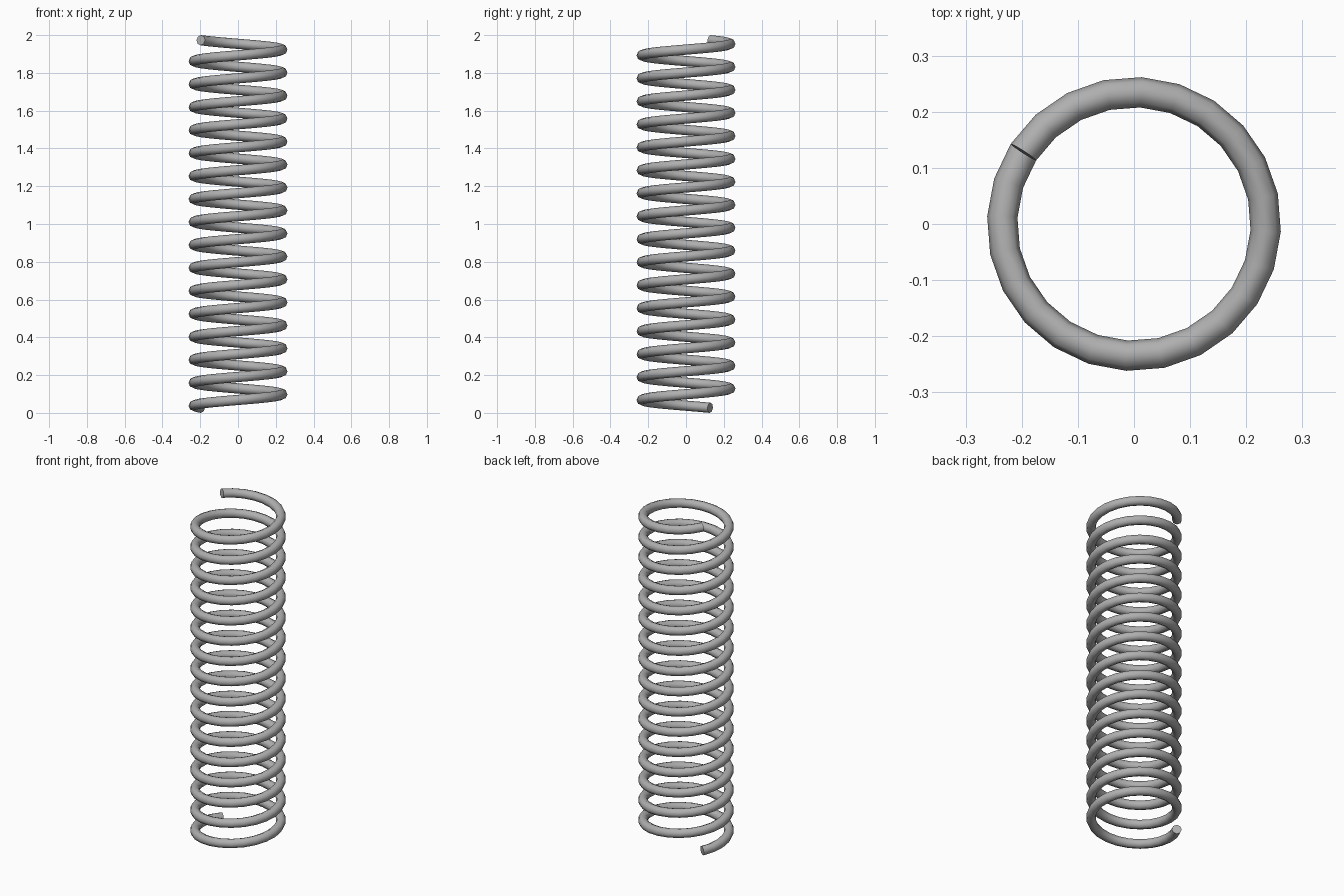
import bpy, bmesh
from math import cos, sin, pi, radians, hypot
from mathutils import Vector

cube = bpy.data.objects.get("Cube")
if cube:
    bpy.data.objects.remove(cube, do_unlink=True)

TURNS, STEPS, SIDES = 16, 24, 8
COIL_R, WIRE_R, HEIGHT = 0.235, 0.027, 2.0
START = radians(147)
PITCH = (HEIGHT - 2 * WIRE_R) / TURNS

# Steel colour
steel = bpy.data.materials.new("steel_grey")
steel.use_nodes = True
grey = (0.43, 0.43, 0.43, 1)
steel.diffuse_color = grey
steel.node_tree.nodes["Principled BSDF"].inputs["Base Color"].default_value = grey

# Wire swept up the helix, each ring square to the path
bm = bmesh.new()
rings = []
slope = PITCH / (2 * pi)
length = hypot(COIL_R, slope)
for i in range(TURNS * STEPS + 1):
    a = START + 2 * pi * i / STEPS
    out = Vector((cos(a), sin(a), 0))
    tangent = Vector((-sin(a) * COIL_R, cos(a) * COIL_R, slope)) / length
    up = out.cross(tangent)
    centre = out * COIL_R + Vector((0, 0, WIRE_R + PITCH * i / STEPS))
    ring = []
    for k in range(SIDES):
        b = 2 * pi * k / SIDES
        ring.append(bm.verts.new(centre + WIRE_R * (out * cos(b) + up * sin(b))))
    rings.append(ring)
for lower, upper in zip(rings, rings[1:]):
    for k in range(SIDES):
        n = (k + 1) % SIDES
        bm.faces.new((lower[k], lower[n], upper[n], upper[k]))

# Flat cut ends
bm.faces.new(rings[0])
bm.faces.new(rings[-1])
bmesh.ops.recalc_face_normals(bm, faces=bm.faces)

mesh = bpy.data.meshes.new("coil_spring")
bm.to_mesh(mesh)
bm.free()
mesh.materials.append(steel)
spring = bpy.data.objects.new("coil_spring", mesh)
bpy.context.collection.objects.link(spring)

# Smooth wire with crisp ends
bpy.ops.object.select_all(action='DESELECT')
spring.select_set(True)
bpy.context.view_layer.objects.active = spring
bpy.ops.object.shade_smooth_by_angle(angle=radians(50))
